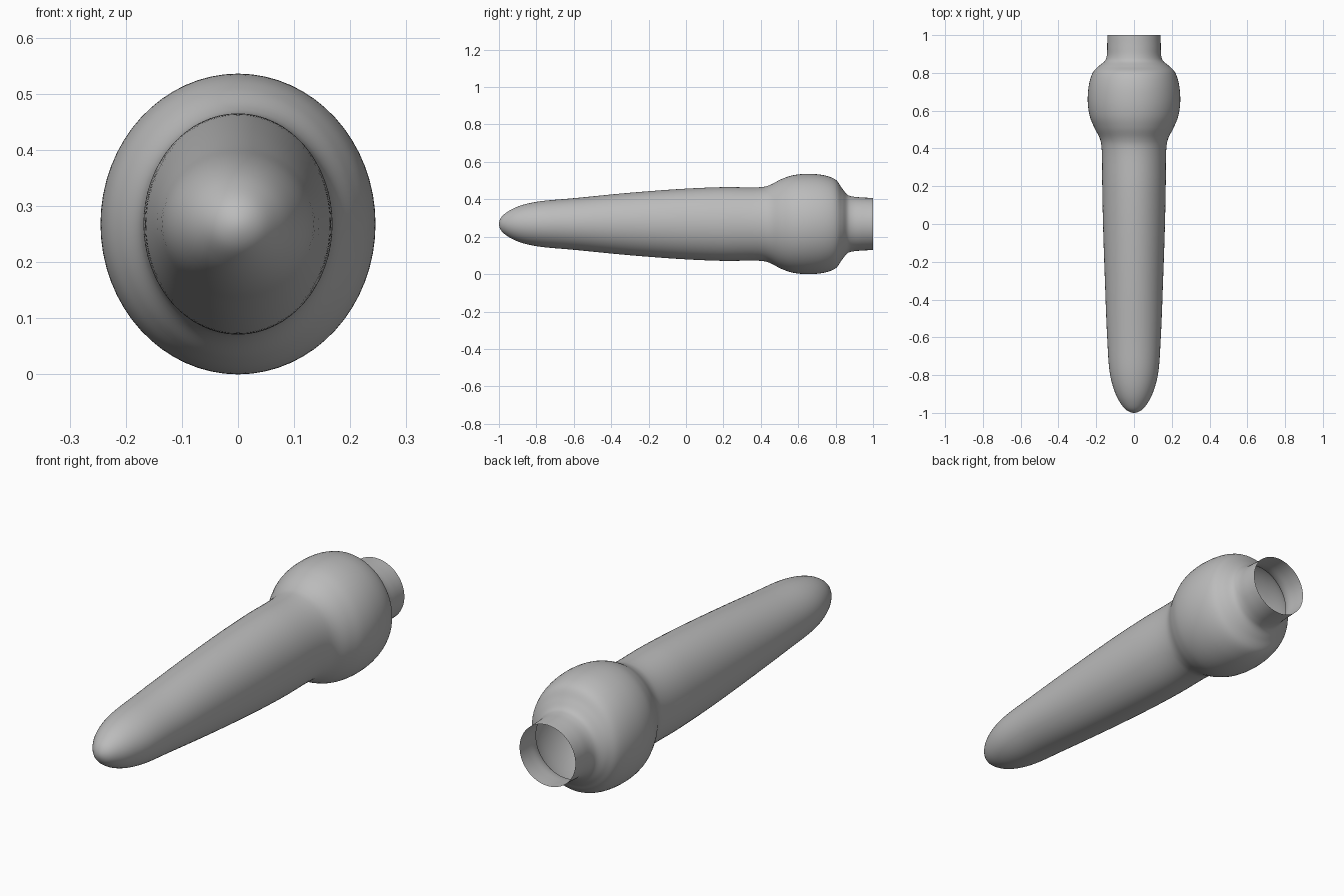
import bpy, bmesh, math
from mathutils import Vector

if "Cube" in bpy.data.objects:
    bpy.data.objects.remove(bpy.data.objects["Cube"])

CZ = 0.268      # height of the long axis
SEG = 64        # sides around
SUB = 6         # smooth steps between stations

# stations along the body: y, half width, half height
stations = [
    (-1.0, 0.0, 0.0), (-0.985, 0.04, 0.039), (-0.94, 0.077, 0.074),
    (-0.88, 0.105, 0.1), (-0.79, 0.128, 0.12), (-0.6, 0.142, 0.138),
    (-0.3, 0.154, 0.167), (0.0, 0.164, 0.189), (0.2, 0.168, 0.197),
    (0.41, 0.172, 0.198), (0.45, 0.18, 0.209), (0.51, 0.21, 0.24),
    (0.57, 0.234, 0.26), (0.65, 0.245, 0.268), (0.74, 0.238, 0.26),
    (0.8, 0.219, 0.237), (0.835, 0.188, 0.19), (0.865, 0.153, 0.155),
    (0.89, 0.144, 0.147), (0.94, 0.142, 0.142), (1.0, 0.141, 0.139),
]


def catmull(p0, p1, p2, p3, t):
    # centripetal spline, so uneven spacing does not overshoot
    t1 = math.sqrt((p1 - p0).length)
    t2 = t1 + math.sqrt((p2 - p1).length)
    t3 = t2 + math.sqrt((p3 - p2).length)
    u = t1 + (t2 - t1) * t
    a1 = p0 * ((t1 - u) / t1) + p1 * (u / t1)
    a2 = p1 * ((t2 - u) / (t2 - t1)) + p2 * ((u - t1) / (t2 - t1))
    a3 = p2 * ((t3 - u) / (t3 - t2)) + p3 * ((u - t2) / (t3 - t2))
    b1 = a1 * ((t2 - u) / t2) + a2 * (u / t2)
    b2 = a2 * ((t3 - u) / (t3 - t1)) + a3 * ((u - t1) / (t3 - t1))
    return b1 * ((t2 - u) / (t2 - t1)) + b2 * ((u - t1) / (t2 - t1))


pts = [Vector(s) for s in stations]
first = Vector((pts[1].x, -pts[1].y, -pts[1].z))   # mirrored for a round tip
last = pts[-1] * 2 - pts[-2]
ctrl = [first] + pts + [last]
profile = []
for i in range(1, len(ctrl) - 2):
    for k in range(SUB):
        profile.append(catmull(*ctrl[i - 1:i + 3], k / SUB))
profile.append(pts[-1])

# loft elliptical rings from the closed tip to the open neck
bm = bmesh.new()
tip = bm.verts.new((0, -1, CZ))
rings = []
for y, rx, rz in profile[1:]:
    rings.append([bm.verts.new((rx * math.cos(2 * math.pi * j / SEG), y,
                                CZ + rz * math.sin(2 * math.pi * j / SEG)))
                  for j in range(SEG)])
for j in range(SEG):
    n = (j + 1) % SEG
    bm.faces.new((tip, rings[0][j], rings[0][n]))
    for a, b in zip(rings, rings[1:]):
        bm.faces.new((a[j], b[j], b[n], a[n]))
bmesh.ops.recalc_face_normals(bm, faces=bm.faces)
for f in bm.faces:
    f.smooth = True

mesh = bpy.data.meshes.new("tapered_body")
bm.to_mesh(mesh)
bm.free()
grey = bpy.data.materials.new("plain grey")
grey.diffuse_color = (0.5, 0.5, 0.5, 1)
grey.use_nodes = True
grey.node_tree.nodes["Principled BSDF"].inputs["Base Color"].default_value = grey.diffuse_color
mesh.materials.append(grey)
body = bpy.data.objects.new("tapered_body", mesh)
bpy.context.collection.objects.link(body)
